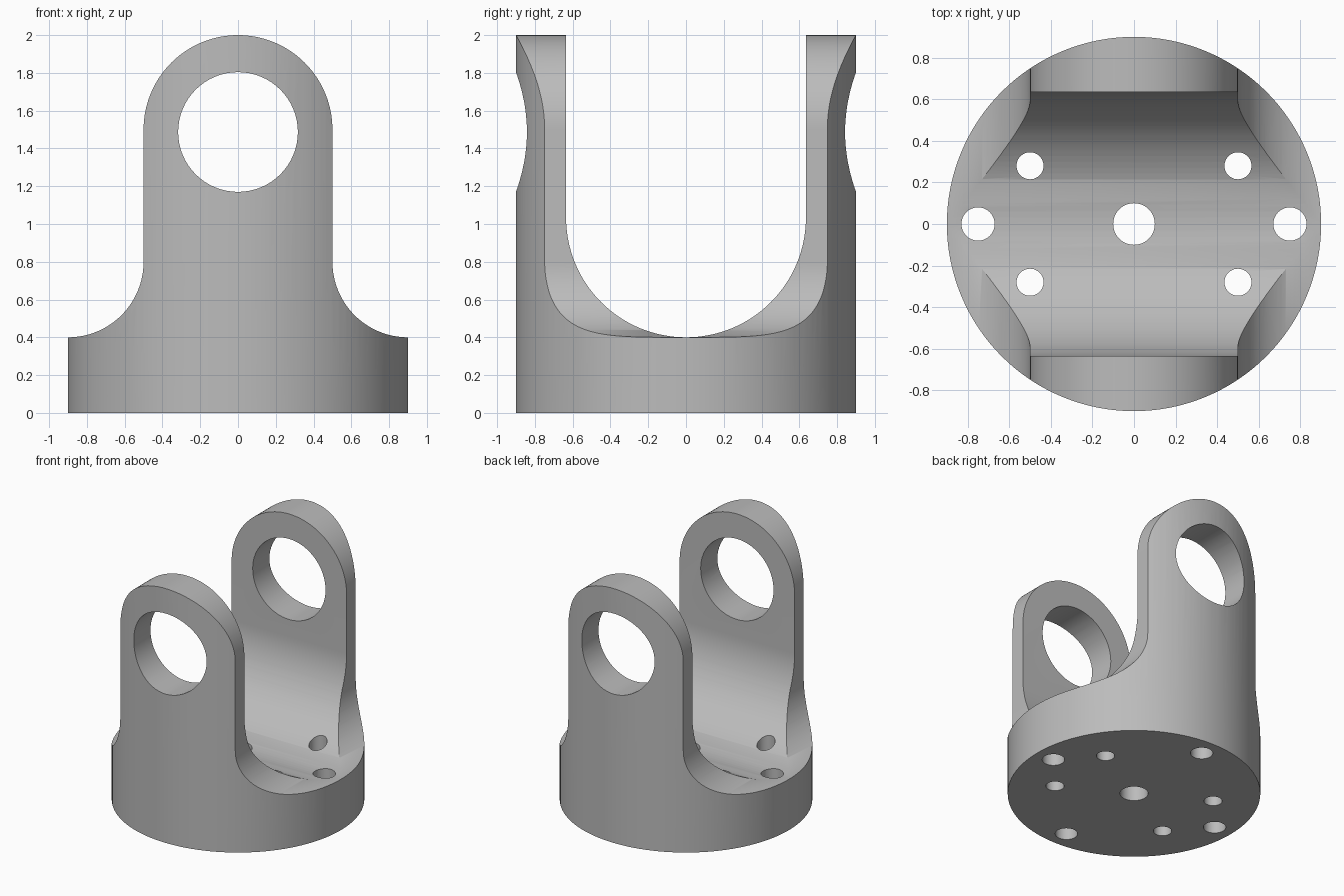
import bpy, bmesh, math
from math import cos, sin, pi

if "Cube" in bpy.data.objects:
    bpy.data.objects.remove(bpy.data.objects["Cube"], do_unlink=True)

grey = bpy.data.materials.new("machined grey")
grey.use_nodes = True
COLOUR = (0.5, 0.5, 0.5, 1)
grey.diffuse_color = COLOUR
grey.node_tree.nodes["Principled BSDF"].inputs["Base Color"].default_value = COLOUR


def arc(cx, cz, r, start, end, n=32):
    angles = [math.radians(start + (end - start) * i / n) for i in range(n + 1)]
    return [(cx + r * cos(a), cz + r * sin(a)) for a in angles]


def prism(name, outline, place, shift):
    """Extrude a 2D outline, placed in space by a function, along a vector."""
    bm = bmesh.new()
    face = bm.faces.new([bm.verts.new(place(u, v)) for u, v in outline])
    extruded = bmesh.ops.extrude_face_region(bm, geom=[face])["geom"]
    moved = [g for g in extruded if isinstance(g, bmesh.types.BMVert)]
    bmesh.ops.translate(bm, verts=moved, vec=shift)
    bmesh.ops.recalc_face_normals(bm, faces=bm.faces)
    mesh = bpy.data.meshes.new(name)
    bm.to_mesh(mesh)
    bm.free()
    mesh.materials.append(grey)
    obj = bpy.data.objects.new(name, mesh)
    bpy.context.collection.objects.link(obj)
    return obj


def along_y(name, outline):
    return prism(name, outline, lambda u, v: (u, -1.2, v), (0, 2.4, 0))


def along_x(name, outline):
    return prism(name, outline, lambda u, v: (-1.2, u, v), (2.4, 0, 0))


def upright(name, x, y, r, bottom, top, n=48):
    ring = arc(x, y, r, 0, 360, n)[:-1]
    return prism(name, ring, lambda u, v: (u, v, bottom), (0, 0, top - bottom))


def combine(target, tool, operation):
    mod = target.modifiers.new(tool.name, 'BOOLEAN')
    mod.operation, mod.solver, mod.object = operation, 'EXACT', tool
    bpy.context.view_layer.objects.active = target
    bpy.ops.object.modifier_apply(modifier=mod.name)
    bpy.data.objects.remove(tool, do_unlink=True)


# Round bar that the whole yoke is cut from
yoke = upright("clevis_yoke", 0, 0, 0.9, 0, 2.2, 128)

# Front silhouette: wide base, fillets, round-topped arms
half = [(1.2, -0.2), (1.2, 0.4)] + arc(0.9, 0.8, 0.4, 270, 180) + arc(0, 1.5, 0.5, 0, 90)
outline = half + [(-x, z) for x, z in reversed(half[:-1])]
combine(yoke, along_y("silhouette", outline), 'INTERSECT')

# U-shaped channel between the arms
channel = arc(0, 1.035, 0.635, 180, 360, 64) + [(0.635, 2.4), (-0.635, 2.4)]
combine(yoke, along_x("channel", channel), 'DIFFERENCE')

# Cross bore through both arms
combine(yoke, along_y("pin_bore", arc(0, 1.487, 0.317, 0, 360, 64)[:-1]), 'DIFFERENCE')

# Bolt pattern in the base; holes under the arms are blind
holes = [(0, 0, 0.1, 1)]
for s in (-1, 1):
    holes += [(s * 0.75, 0, 0.08, 1), (0, s * 0.75, 0.08, 0.4)]
    holes += [(s * 0.5, t * 0.28, 0.065, 1) for t in (-1, 1)]
for x, y, r, top in holes:
    combine(yoke, upright("bolt_hole", x, y, r, -0.2, top), 'DIFFERENCE')

bpy.ops.object.select_all(action='DESELECT')
yoke.select_set(True)
bpy.context.view_layer.objects.active = yoke
bpy.ops.object.shade_smooth_by_angle(angle=math.radians(30))
